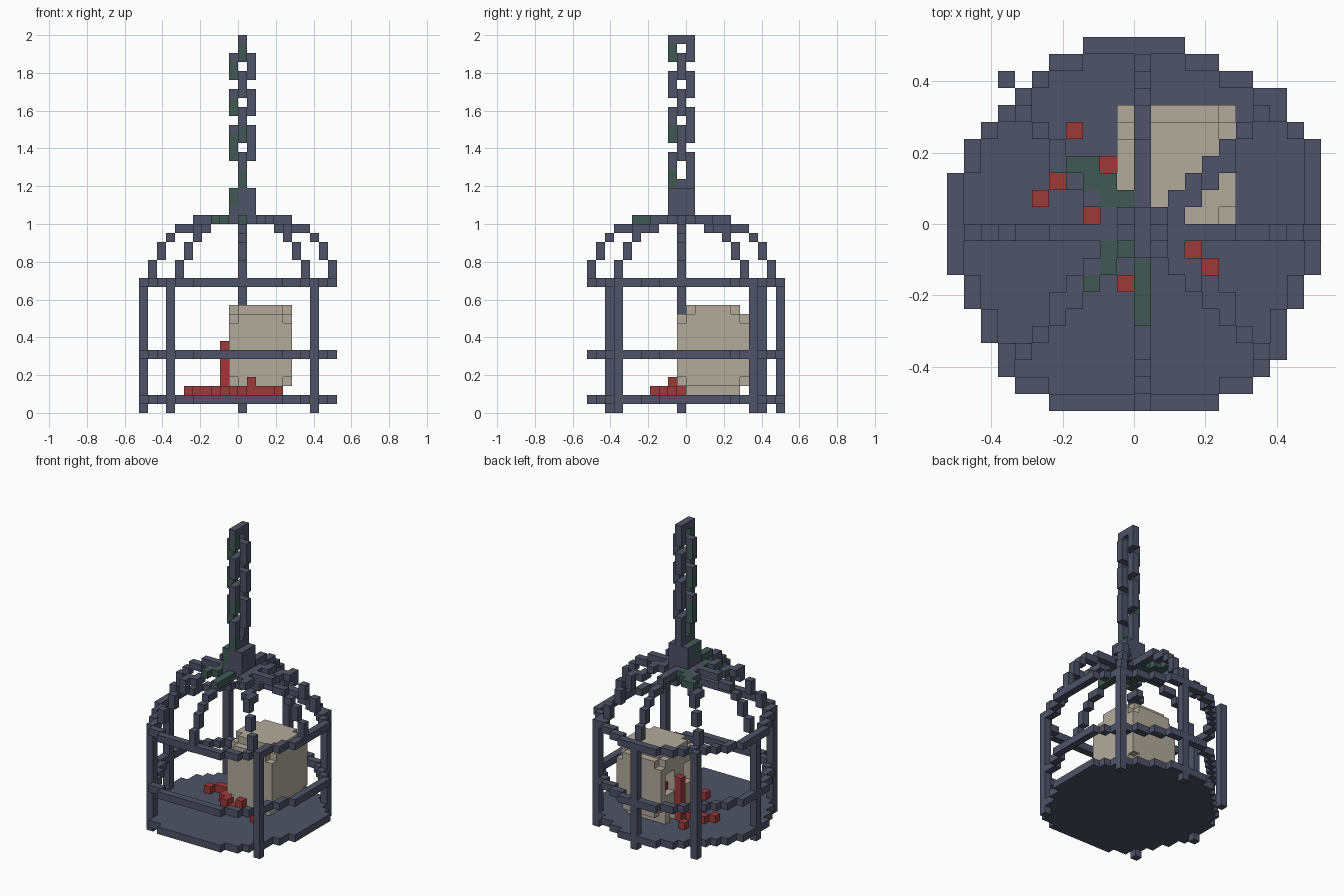
import bpy, bmesh

if "Cube" in bpy.data.objects:
    bpy.data.objects.remove(bpy.data.objects["Cube"])

U = 2 / 42            # edge of one block; the model is 22 x 22 x 42 blocks


def material(name, rgb):
    m = bpy.data.materials.new(name)
    lin = [(c / 255 / 12.92 if c < 11 else ((c / 255 + 0.055) / 1.055) ** 2.4) for c in rgb]
    m.diffuse_color = (*lin, 1)
    m.use_nodes = True
    m.node_tree.nodes["Principled BSDF"].inputs["Base Color"].default_value = m.diffuse_color
    return m


IRON = material("dark iron", (78, 83, 103))
MOSS = material("green tarnish", (64, 90, 84))
BONE = material("old bone", (178, 170, 156))
RED = material("blood red", (158, 58, 58))

used = set()          # cells already taken, so parts never overlap
SIDES = [((1, 0, 0), [(1, 0, 0), (1, 1, 0), (1, 1, 1), (1, 0, 1)]),
         ((-1, 0, 0), [(0, 1, 0), (0, 0, 0), (0, 0, 1), (0, 1, 1)]),
         ((0, 1, 0), [(1, 1, 0), (0, 1, 0), (0, 1, 1), (1, 1, 1)]),
         ((0, -1, 0), [(0, 0, 0), (1, 0, 0), (1, 0, 1), (0, 0, 1)]),
         ((0, 0, 1), [(0, 0, 1), (1, 0, 1), (1, 1, 1), (0, 1, 1)]),
         ((0, 0, -1), [(0, 1, 0), (1, 1, 0), (1, 0, 0), (0, 0, 0)])]


def part(name, cells, mat):
    """Block-built object: only the outer faces of the cells are made."""
    cells = set(cells) - used
    used.update(cells)
    bm = bmesh.new()
    for c in sorted(cells):
        for d, quad in SIDES:
            if tuple(a + b for a, b in zip(c, d)) not in cells:
                bm.faces.new([bm.verts.new([(a + b) * U for a, b in zip(c, q)]) for q in quad])
    bmesh.ops.remove_doubles(bm, verts=bm.verts, dist=1e-5)
    me = bpy.data.meshes.new(name)
    bm.to_mesh(me)
    bm.free()
    me.materials.append(mat)
    bpy.context.collection.objects.link(bpy.data.objects.new(name, me))


def box(x0, x1, y0, y1, z0, z1):
    return {(x, y, z) for x in range(x0, x1 + 1)
            for y in range(y0, y1 + 1) for z in range(z0, z1 + 1)}


# tarnish patches on the chain, hub and top of the dome
part("chain_tarnish", box(-1, -1, -1, -1, 37, 38) | box(-1, -1, -1, -1, 28, 30)
     | box(-1, -1, -1, -1, 33, 34) | box(0, 0, -2, -2, 39, 40)
     | box(0, 0, -2, -2, 30, 31) | box(0, 0, -2, -2, 25, 26), MOSS)
part("hub_tarnish", box(-1, -1, -2, -1, 22, 24) - {(-1, -1, 22), (-1, -2, 22)}, MOSS)
part("dome_tarnish", box(0, 0, -6, -3, 21, 21)
     | {(x, y, 21) for x, y in [(-1, 1), (-2, 1), (-2, 2), (-3, 2), (-3, 3), (-4, 3),
                                (-2, -2), (-2, -3), (-3, -4)]}, MOSS)

# chain: interlocked links in alternating directions
LINKS = [(39, 41), (37, 39), (35, 37), (33, 35), (30, 33), (28, 31), (25, 28)]
for i, (lo, hi) in enumerate(LINKS):
    link = box(-1, 1, -1, -1, lo, hi) - box(0, 0, -1, -1, lo + 1, hi - 1)
    if i % 2 == 0:
        link = {(0, x - 1, z) for x, y, z in link}
    part(f"chain_link_{i + 1}", link, IRON)
part("hub", box(-1, 1, -2, 0, 22, 24), IRON)

# floor plate outline, front row to back row
ROWS = [(-5, 4), (-7, 6), (-8, 7), (-8, 8), (-9, 8), (-9, 8), (-10, 9), (-10, 9),
        (-11, 10), (-11, 10), (-11, 10), (-11, 10), (-11, 10), (-11, 10), (-10, 10),
        (-10, 10), (-9, 9), (-8, 8), (-7, 8), (-6, 6), (-5, 4), (-3, 2)]
disc = {(x, j - 11) for j, (a, b) in enumerate(ROWS) for x in range(a, b + 1)}
rim = {(x, y) for x, y in disc
       if any((x + a, y + b) not in disc for a, b in [(1, 0), (-1, 0), (0, 1), (0, -1)])}

# upright bars (open at the front and right)
for i, (x, y) in enumerate([(-8, -9), (8, -8), (8, 7), (-8, 8), (-11, -1), (0, 10)]):
    part(f"bar_{i + 1}", box(x, x, y, y, 0, 14), IRON)
part("floor_plate", {(x, y, 1) for x, y in disc}, IRON)
part("middle_hoop", {(x, y, 6) for x, y in rim}, IRON)
part("upper_hoop", {(x, y, 14) for x, y in rim}, IRON)

# eight dome ribs around the hub axis: (radius, height)
STRAIGHT = [(10, 15), (10, 16), (9, 17), (9, 18), (8, 19), (7, 20), (6, 20)] + [(r, 21) for r in range(6)]
DIAGONAL = [(7, 15), (7, 16), (6, 17), (6, 18), (5, 19), (5, 20), (4, 20)] + [(r, 21) for r in range(4)]
n = 0
for sx in (-1, 0, 1):
    for sy in (-1, 0, 1):
        if sx == sy == 0:
            continue
        n += 1
        if sx and sy:
            rib = {(sx * r, -1 + sy * r, z) for r, z in DIAGONAL}
            rib |= {(sx * r, -1 + sy * (r - 1), z) for r, z in DIAGONAL if z > 19 and r > 0}
        else:
            rib = {(sx * r, -1 + sy * r, z) for r, z in STRAIGHT}
        part(f"dome_rib_{n}", rib, IRON)

# blood in an eye socket, running down the face and over the floor
part("face_blood", box(-2, -2, 3, 3, 2, 7) | box(0, 0, 4, 4, 6, 6) | {(-1, 2, 4)}, RED)
part("floor_blood", {(x, y, 2) for x, y in [
    (-4, 5), (-5, 2), (-4, 2), (-3, 2), (-2, 2), (-6, 1), (-3, 1), (-3, 0), (-2, 0), (-2, -1),
    (-1, -4), (0, -3), (0, -2), (1, -2), (2, -2), (3, -2), (4, -3)]} | {(1, -2, 3)}, RED)

# skull facing left: rounded block with sockets, nose and tooth gaps
skull = box(-1, 5, -1, 6, 3, 11) | box(-1, 4, 0, 5, 2, 2)
skull = {(x, y, z) for x, y, z in skull
         if not (y in (-1, 6) and z in (2, 11))
         and not (x in (-1, 5) and y in (-1, 6) and z in (3, 10))
         and not (x in (-1, 5) and y in (0, 5) and z == 11)}
for y in (0, 4):
    skull -= box(-1, 0, y, y + 1, 6, 8)
skull -= box(-1, -1, 2, 3, 5, 5)
skull -= {(-1, y, 2) for y in (0, 2, 4)}
part("skull", skull, BONE)
